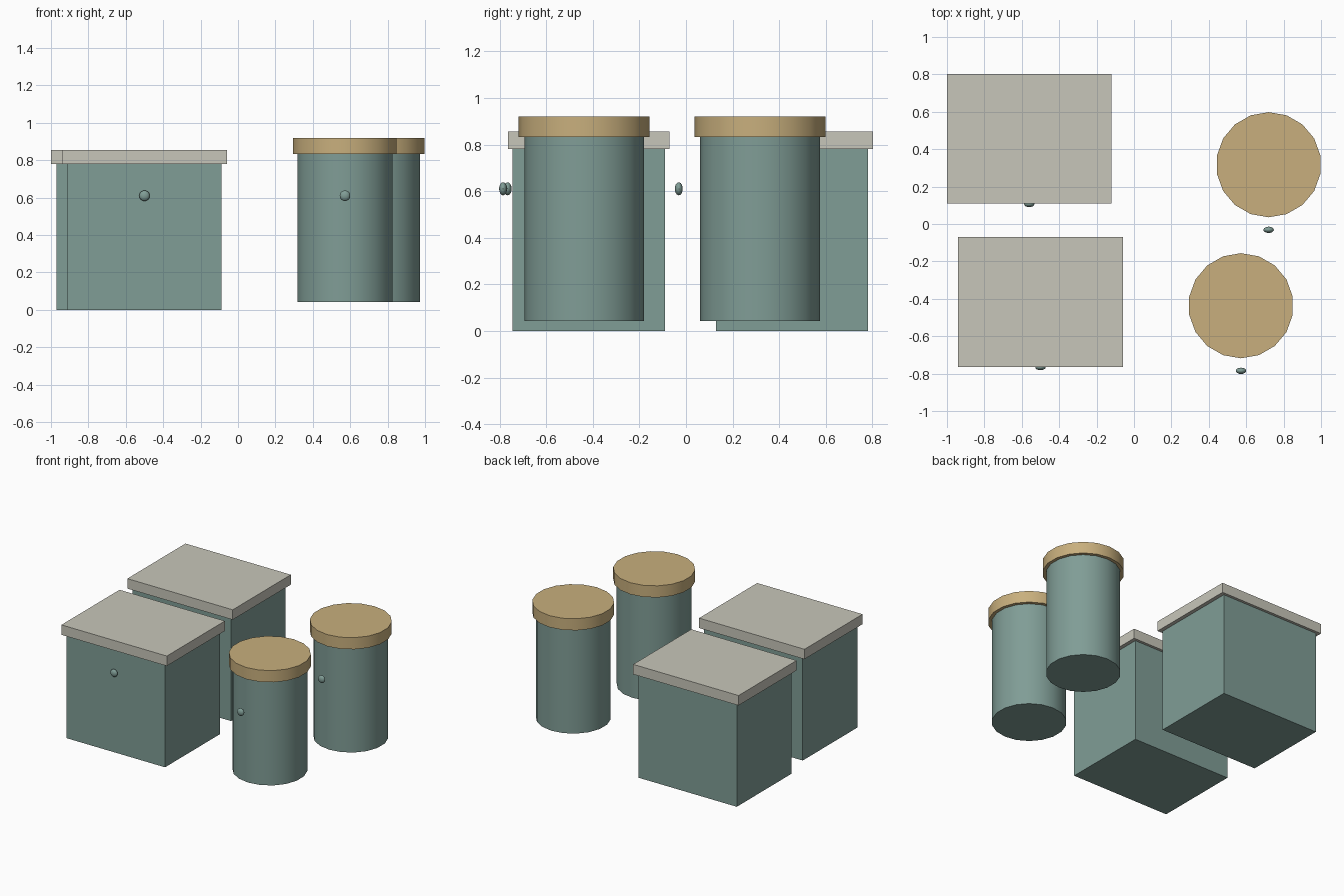
import bpy
import math

cube = bpy.data.objects.get("Cube")
if cube:
    bpy.data.objects.remove(cube, do_unlink=True)


def material(name, rgb):
    mat = bpy.data.materials.new(name)
    mat.use_nodes = True
    color = (*rgb, 1)
    mat.diffuse_color = color
    mat.node_tree.nodes["Principled BSDF"].inputs["Base Color"].default_value = color
    return mat


teal = material("muted teal", (0.216, 0.337, 0.305))
stone = material("pale stone", (0.575, 0.565, 0.49))
wood = material("light wood", (0.578, 0.429, 0.205))


def finish(name, mat, smooth=False):
    obj = bpy.context.object
    obj.name = name
    obj.data.materials.append(mat)
    bpy.ops.object.transform_apply(location=False, rotation=True, scale=True)
    if smooth:
        bpy.ops.object.shade_smooth_by_angle(angle=math.radians(35))


def box(name, x, y, z0, z1, width, depth, mat):
    bpy.ops.mesh.primitive_cube_add(size=1, location=(x, y, (z0 + z1) / 2))
    bpy.context.object.scale = (width, depth, z1 - z0)
    finish(name, mat)


def drum(name, x, y, z0, z1, radius, mat):
    bpy.ops.mesh.primitive_cylinder_add(
        vertices=18, radius=radius, depth=z1 - z0, location=(x, y, (z0 + z1) / 2))
    finish(name, mat, smooth=True)


def knob(name, x, y):
    bpy.ops.mesh.primitive_uv_sphere_add(
        segments=16, ring_count=10, radius=0.028, location=(x, y, 0.61))
    bpy.context.object.scale = (1, 0.6, 1)
    finish(name, teal, smooth=True)


# Square canisters: body, overhanging lid, front knob
for label, x, y in (("front", -0.5, -0.417), ("back", -0.56, 0.455)):
    box(label + "_box_body", x, y, 0, 0.78, 0.88 * 0.935, 0.653, teal)
    box(label + "_box_lid", x, y, 0.78, 0.855, 0.88, 0.693, stone)
    knob(label + "_box_knob", x, y - 0.348)

# Round canisters: body, wooden lid, knob standing off the front
for label, x, y in (("front", 0.572, -0.437), ("back", 0.72, 0.317)):
    drum(label + "_round_body", x, y, 0.042, 0.832, 0.257, teal)
    drum(label + "_round_lid", x, y, 0.832, 0.92, 0.281, wood)
    knob(label + "_round_knob", x, y - 0.348)
